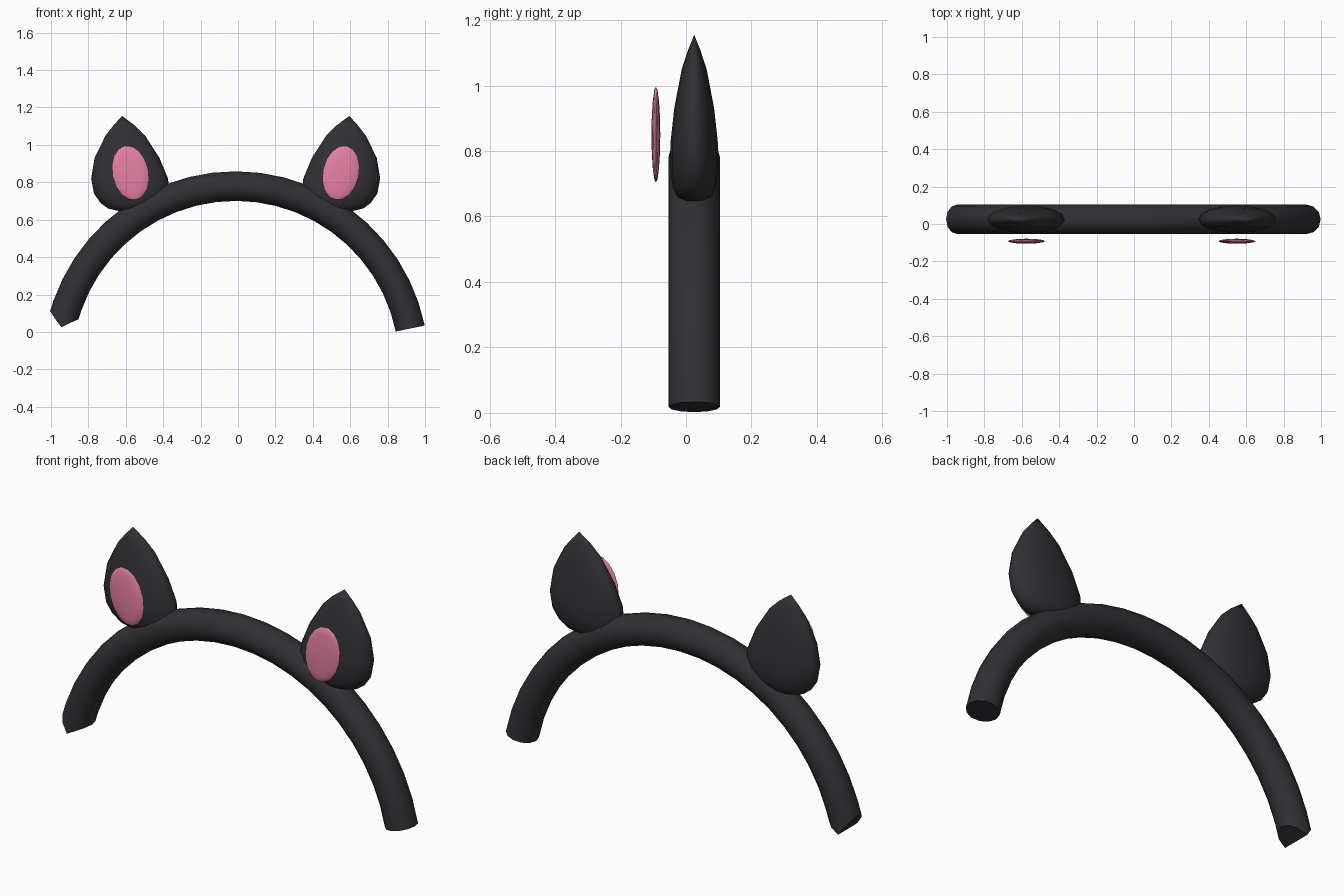
import bpy, bmesh, math
from mathutils import Matrix

if "Cube" in bpy.data.objects:
    bpy.data.objects.remove(bpy.data.objects["Cube"])

CX, CY = -0.0125, 0.025          # symmetry plane and band centre


def material(name, rgb):
    m = bpy.data.materials.new(name)
    m.diffuse_color = (*rgb, 1)
    m.use_nodes = True
    m.node_tree.nodes["Principled BSDF"].inputs["Base Color"].default_value = m.diffuse_color
    return m


BLACK = material("charcoal", (0.03, 0.03, 0.035))
PINK = material("pink", (0.80, 0.22, 0.38))


def finish(bm, name, mat, angle=40):
    bmesh.ops.recalc_face_normals(bm, faces=bm.faces)
    me = bpy.data.meshes.new(name)
    bm.to_mesh(me)
    bm.free()
    me.materials.append(mat)
    ob = bpy.data.objects.new(name, me)
    bpy.context.collection.objects.link(ob)
    bpy.ops.object.select_all(action='DESELECT')
    ob.select_set(True)
    bpy.context.view_layer.objects.active = ob
    bpy.ops.object.shade_smooth_by_angle(angle=math.radians(angle))


def bridge(bm, rings):
    n = len(rings[0])
    for a, b in zip(rings, rings[1:]):
        for i in range(n):
            j = (i + 1) % n
            bm.faces.new((a[i], a[j], b[j], b[i]))


# Headband: tube swept along an arc, left end pinched to a ridge
def headband(R=0.953, r=0.079, zc=-0.1734, steps=22, n=12):
    bm = bmesh.new()
    rings = []
    for s in range(steps + 1):
        base = 11.6 + (168.0 - 11.6) * s / steps
        ring = []
        for i in range(n):
            phi = 2 * math.pi * i / n
            back = 4.0 * abs(math.cos(phi)) if s == steps else 0
            t = math.radians(base - back)
            rad = R + r * math.cos(phi)
            ring.append(bm.verts.new((CX + rad * math.cos(t), CY + r * math.sin(phi),
                                      zc + rad * math.sin(t))))
        rings.append(ring)
    bridge(bm, rings)
    for ring in (rings[0], rings[-1]):      # caps in strips, so the ridge stays crisp
        for i in range(n // 2):
            ids = dict.fromkeys((i, i + 1, n - i - 1, (n - i) % n))
            bm.faces.new([ring[k] for k in ids])
    finish(bm, "headband", BLACK)


# Ear: stacked ellipses (z, outer x, inner x, half depth) closed by a pointed tip
EAR = [(0.645, -0.63, -0.50, 0.030), (0.66, -0.695, -0.44, 0.052),
       (0.69, -0.735, -0.395, 0.066), (0.74, -0.77, -0.367, 0.073),
       (0.82, -0.785, -0.374, 0.073), (0.93, -0.767, -0.42, 0.061),
       (1.05, -0.708, -0.497, 0.038), (1.105, -0.665, -0.553, 0.020)]


def ear(name, side, n=16):
    bm = bmesh.new()
    rings = []
    for z, xo, xi, hy in EAR:
        mid, hx = (xo + xi) / 2 - CX, (xi - xo) / 2
        rings.append([bm.verts.new((CX + side * (mid + hx * math.cos(2 * math.pi * i / n)),
                                    CY + hy * math.sin(2 * math.pi * i / n), z))
                      for i in range(n)])
    bridge(bm, rings)
    bm.faces.new(rings[0])
    tip = bm.verts.new((CX + side * (-0.62 - CX), CY, 1.155))
    for i in range(n):
        bm.faces.new((rings[-1][i], rings[-1][(i + 1) % n], tip))
    finish(bm, name, BLACK, 60)


# Inner ear: thin tilted ellipsoid floating before the ear
def inner_ear(name, side):
    bm = bmesh.new()
    m = (Matrix.Translation((CX + side * -0.5625, -0.092, 0.85))
         @ Matrix.Rotation(math.radians(-12 * side), 4, 'Y')
         @ Matrix.Diagonal((0.097, 0.0135, 0.149, 1)))
    bmesh.ops.create_uvsphere(bm, u_segments=12, v_segments=8, radius=1, matrix=m)
    finish(bm, name, PINK, 60)


headband()
for label, side in (("left", 1), ("right", -1)):
    ear(label + "_ear", side)
    inner_ear(label + "_inner_ear", side)
